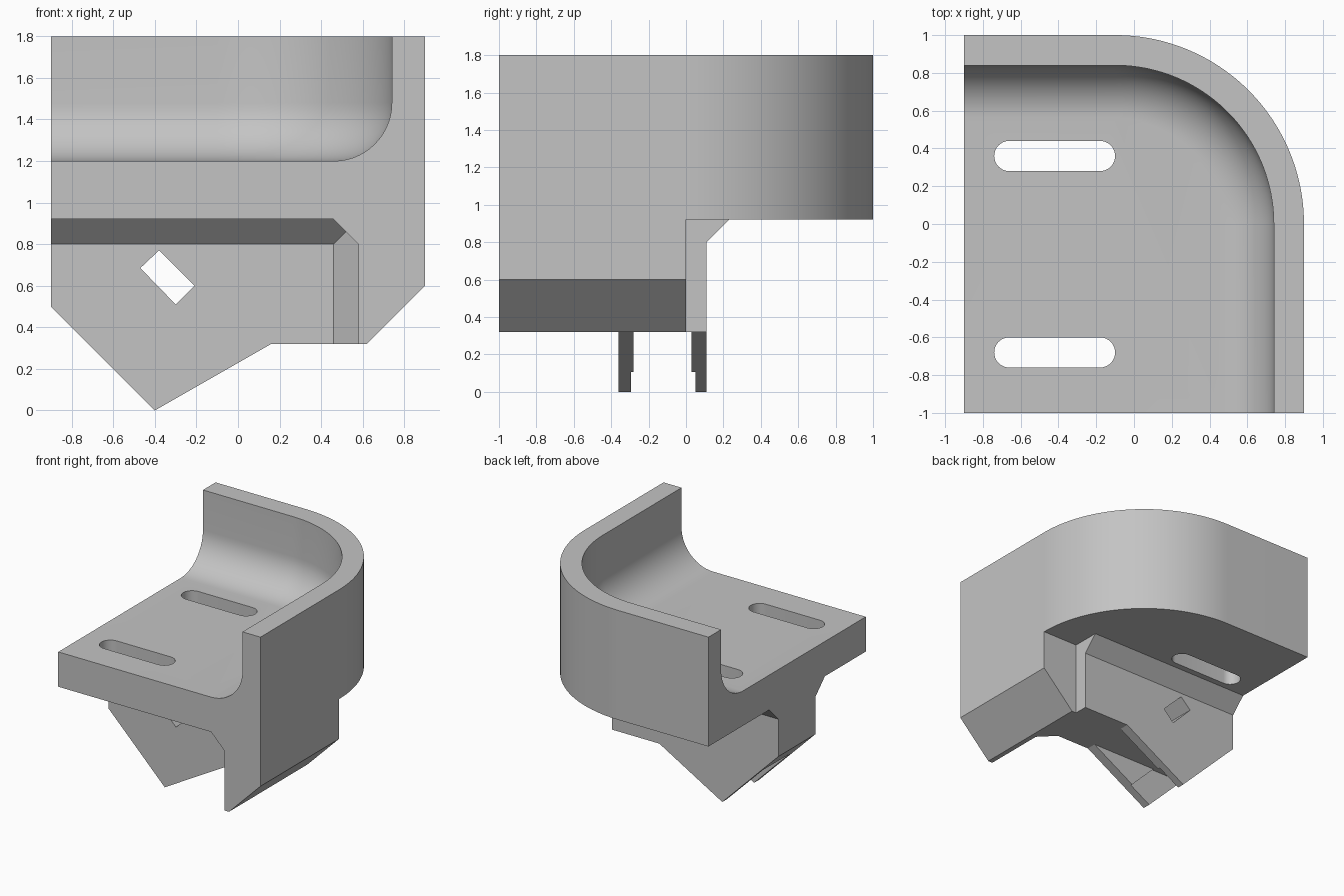
import bpy, bmesh
from math import sin, cos, pi, radians
from mathutils import Vector

cube = bpy.data.objects.get("Cube")
if cube:
    bpy.data.objects.remove(cube, do_unlink=True)

GREY = (0.55, 0.55, 0.55, 1.0)
mat = bpy.data.materials.new("plain grey")
mat.use_nodes = True
mat.diffuse_color = GREY
mat.node_tree.nodes["Principled BSDF"].inputs["Base Color"].default_value = GREY


def finish(name, bm):
    """Turn a bmesh into a named, coloured object."""
    bmesh.ops.recalc_face_normals(bm, faces=bm.faces)
    mesh = bpy.data.meshes.new(name)
    bm.to_mesh(mesh)
    bm.free()
    mesh.materials.append(mat)
    obj = bpy.data.objects.new(name, mesh)
    bpy.context.collection.objects.link(obj)
    return obj


def prism(name, outline, axis, lo, hi):
    """Extrude a 2D outline along one axis, from lo to hi."""
    bm = bmesh.new()

    def place(p, h):
        co = list(p)
        co.insert("xyz".index(axis), h)
        return Vector(co)
    face = bm.faces.new([bm.verts.new(place(p, lo)) for p in outline])
    grown = bmesh.ops.extrude_face_region(bm, geom=[face])["geom"]
    shift = place((0, 0), hi - lo)
    bmesh.ops.translate(bm, vec=shift, verts=[v for v in grown if isinstance(v, bmesh.types.BMVert)])
    return finish(name, bm)


def select_only(obj):
    bpy.ops.object.select_all(action="DESELECT")
    obj.select_set(True)
    bpy.context.view_layer.objects.active = obj


def cut(obj, cutter):
    """Subtract the cutter, then discard it."""
    cutter.hide_render = True
    mod = obj.modifiers.new("cut", "BOOLEAN")
    mod.operation, mod.solver, mod.object = "DIFFERENCE", "EXACT", cutter
    select_only(obj)
    bpy.ops.object.modifier_apply(modifier=mod.name)
    bpy.data.objects.remove(cutter, do_unlink=True)


# Tray: wall section with an inner fillet, swept round the corner
ARC, FILLET = 48, 14
BASE, FLOOR, RIM, WALL, R = 0.92, 1.2, 1.8, 0.16, 0.28
section = [(0, BASE), (0, RIM), (WALL, RIM)]
for i in range(FILLET + 1):
    a = pi / 2 * i / FILLET
    section.append((WALL + R - R * cos(a), FLOOR + R - R * sin(a)))


def sweep_path(d):
    arc = [(-0.1 + (1 - d) * sin(pi / 2 * i / ARC), (1 - d) * cos(pi / 2 * i / ARC))
           for i in range(ARC + 1)]
    return [(-0.9, 1 - d)] + arc + [(0.9 - d, -1)]


bm = bmesh.new()
rows = [[bm.verts.new((x, y, z)) for x, y in sweep_path(d)] for d, z in section]
for r0, r1 in zip(rows, rows[1:]):
    for i in range(len(r0) - 1):
        bm.faces.new((r0[i], r0[i + 1], r1[i + 1], r1[i]))
low, high = (bm.verts.new((-0.9, -1, z)) for z in (BASE, FLOOR))
bm.faces.new(rows[0] + [low])
bm.faces.new(rows[-1] + [high])
for end in (0, -1):
    bm.faces.new([row[end] for row in rows] + [high, low])
tray = finish("tray", bm)

# Rounded slots through the tray floor
for y in (0.36, -0.68):
    slot = []
    for cx, start in ((-0.18, -pi / 2), (-0.66, pi / 2)):
        for i in range(17):
            a = start + pi * i / 16
            slot.append((cx + 0.08 * cos(a), y + 0.08 * sin(a)))
    cut(tray, prism("slot_cutter", slot, "z", 0.8, 1.3))
select_only(tray)
bpy.ops.object.shade_smooth_by_angle(angle=radians(30))

# Side wall below the tray
prism("side_wall", [(0.46, BASE), (0.58, 0.8), (0.58, 0.32), (0.62, 0.32), (0.9, 0.6), (0.9, BASE)],
      "y", -1, 0)

# Cross block with flared top, sloped lower end and a tilted square hole
block = prism("cross_block", [(-0.48, BASE), (-0.36, 0.8), (-0.36, 0.32), (0.11, 0.32),
                              (0.11, 0.8), (0.23, BASE)], "x", -0.9, 0.58)
cut(block, prism("corner_cutter", [(-1, 0.6), (-0.62, 0.22), (-1, 0.22)], "y", -0.6, 0.4))
cut(block, prism("hole_cutter", [(-0.47, 0.685), (-0.38, 0.77), (-0.21, 0.6), (-0.3, 0.51)],
                 "y", -0.6, 0.4))

# Corner gusset between the block and the side wall
prism("corner_gusset", [(0.46, -0.36), (0.58, -0.48), (0.58, -0.36)], "z", 0.32, BASE)

# Two pointed prongs, each thinner along its sloped edge
for name, y0, y1, t0, t1 in (("front_prong", -0.36, -0.28, -0.36, -0.295),
                             ("back_prong", 0.03, 0.11, 0.05, 0.11)):
    prism(name, [(-0.43, 0.32), (-0.216, 0.105), (0.16, 0.32)], "y", y0, y1)
    prism(name + "_thin_edge", [(-0.72, 0.32), (-0.4, 0), (-0.216, 0.105), (-0.43, 0.32)],
          "y", t0, t1)
